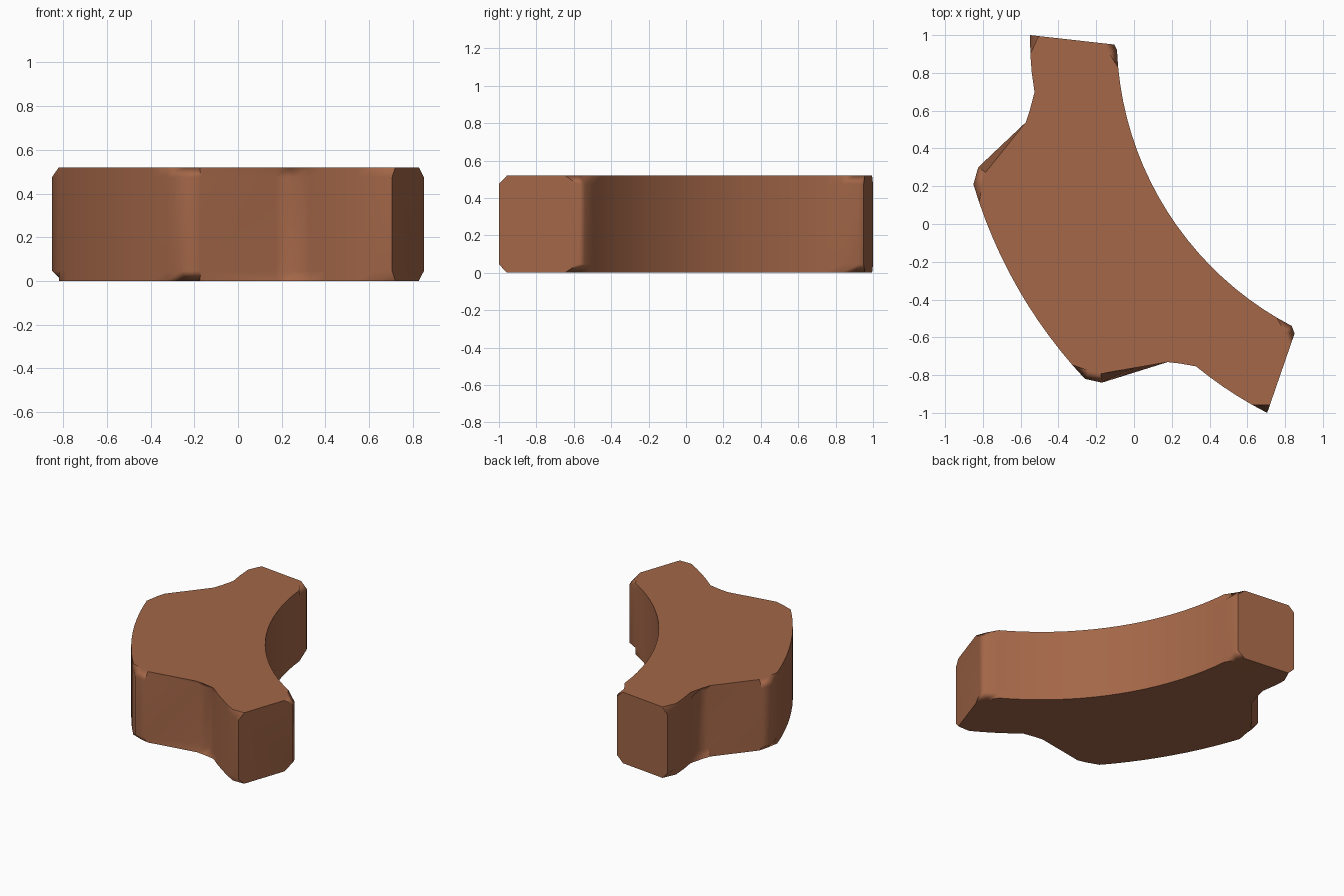
import bpy, bmesh, math
from mathutils import Vector

if "Cube" in bpy.data.objects:
    bpy.data.objects.remove(bpy.data.objects["Cube"])

HEIGHT, BEVEL = 0.52, 0.045


def arc(a, b, c, n):
    """Points on the circle from a through b to c."""
    (ax, ay), (bx, by), (cx, cy) = a, b, c
    d = 2 * (ax * (by - cy) + bx * (cy - ay) + cx * (ay - by))
    sa, sb, sc = ax*ax + ay*ay, bx*bx + by*by, cx*cx + cy*cy
    ux = (sa * (by - cy) + sb * (cy - ay) + sc * (ay - by)) / d
    uy = (sa * (cx - bx) + sb * (ax - cx) + sc * (bx - ax)) / d
    r = math.hypot(ax - ux, ay - uy)
    t0 = math.atan2(ay - uy, ax - ux)
    t1 = math.atan2(cy - uy, cx - ux)
    dt = (t1 - t0 + math.pi) % (2 * math.pi) - math.pi
    return [(ux + r * math.cos(t0 + dt * i / n), uy + r * math.sin(t0 + dt * i / n))
            for i in range(n + 1)]


# Curved outline with a narrow arm at each end, counterclockwise
outline = []
outline += arc((-0.85, 0.21), (-0.615, -0.34), (-0.26, -0.82), 12)   # outer wall
outline += [(-0.17, -0.84), (0.17, -0.685)]                          # lower shoulder
outline += arc((0.26, -0.695), (0.47, -0.86), (0.705, -1.0), 6)      # lower arm
low_end = len(outline) - 1
outline += [(0.85, -0.58)]
outline += arc((0.835, -0.54), (0.2, 0.03), (-0.09, 0.92), 20)       # inner wall
outline += [(-0.105, 0.95)]
top_end = len(outline) - 1
outline += arc((-0.55, 1.0), (-0.54, 0.79), (-0.505, 0.60), 4)       # upper arm
outline += [(-0.535, 0.51), (-0.825, 0.30)]                          # upper shoulder

bm = bmesh.new()
low = [bm.verts.new((x, y, 0)) for x, y in outline]
high = [bm.verts.new((x, y, HEIGHT)) for x, y in outline]
bm.faces.new(list(reversed(low)))
bm.faces.new(high)
n = len(outline)
for i in range(n):
    j = (i + 1) % n
    bm.faces.new((low[i], low[j], high[j], high[i]))

# Chamfer the long rims, leaving the two arm ends cut flat
rims = []
for i in range(n):
    if i not in (low_end, top_end):
        j = (i + 1) % n
        rims += [bm.edges.get((low[i], low[j])), bm.edges.get((high[i], high[j]))]
bmesh.ops.bevel(bm, geom=rims, offset=BEVEL, offset_type='OFFSET',
                segments=1, profile=0.5, affect='EDGES')
bmesh.ops.recalc_face_normals(bm, faces=bm.faces)

mesh = bpy.data.meshes.new("curved_block")
bm.to_mesh(mesh)
bm.free()
block = bpy.data.objects.new("curved_block", mesh)
bpy.context.collection.objects.link(block)

clay = bpy.data.materials.new("terracotta brown")
clay.diffuse_color = (0.37, 0.135, 0.065, 1)
clay.use_nodes = True
clay.node_tree.nodes["Principled BSDF"].inputs["Base Color"].default_value = clay.diffuse_color
mesh.materials.append(clay)

bpy.context.view_layer.objects.active = block
block.select_set(True)
bpy.ops.object.shade_smooth_by_angle(angle=math.radians(50))
weighted = block.modifiers.new("even_shading", 'WEIGHTED_NORMAL')
weighted.keep_sharp = True
